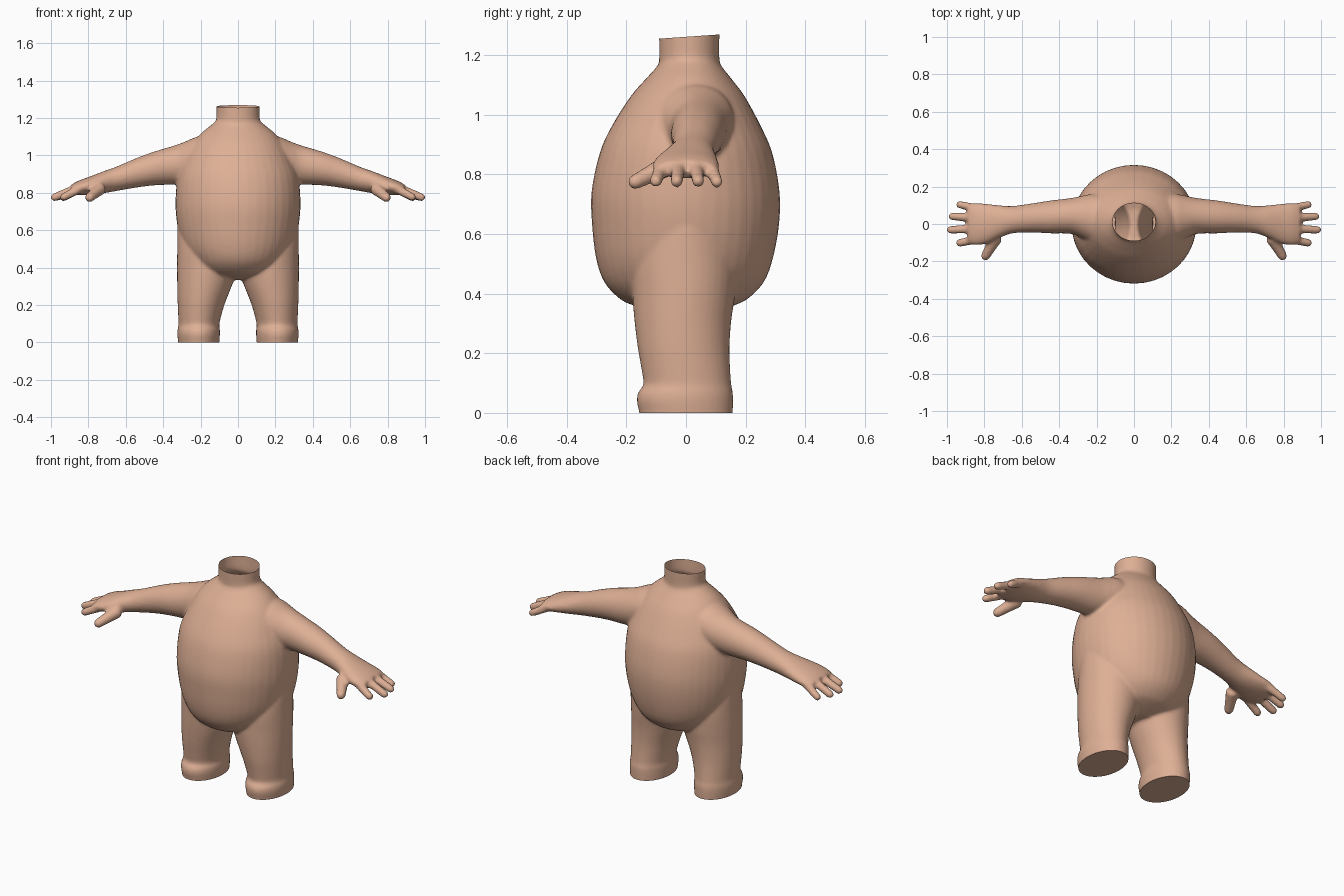
import bpy, bmesh, math
from mathutils import Vector

if "Cube" in bpy.data.objects:
    bpy.data.objects.remove(bpy.data.objects["Cube"])

skin = bpy.data.materials.new("skin")
skin.diffuse_color = (0.73, 0.43, 0.30, 1)
skin.use_nodes = True
skin.node_tree.nodes["Principled BSDF"].inputs["Base Color"].default_value = skin.diffuse_color

body = bmesh.new()


def spline(rows, steps=4):
    """Smooth a list of sections with a Catmull-Rom curve."""
    out = []
    for i in range(len(rows) - 1):
        p = [rows[max(0, min(len(rows) - 1, i + k))] for k in (-1, 0, 1, 2)]
        for s in range(steps):
            t = s / steps
            out.append([0.5 * (2 * b + (c - a) * t + (2 * a - 5 * b + 4 * c - d) * t * t
                               + (3 * b - a - 3 * c + d) * t ** 3) for a, b, c, d in zip(*p)])
    return out + [list(rows[-1])]


def loft(rows, axis, mirror=1, n=40):
    """Closed tube of ellipses; row = position on axis, then the two low/high extents."""
    rings = []
    for pos, a0, a1, b0, b1 in spline(rows):
        ring = []
        for k in range(n):
            t = 2 * math.pi * k / n
            a = (a0 + a1) / 2 + (a1 - a0) / 2 * math.cos(t)
            b = (b0 + b1) / 2 + (b1 - b0) / 2 * math.sin(t)
            co = (a, b, pos) if axis == 'Z' else (pos, a, b)
            ring.append(body.verts.new((co[0] * mirror, co[1], co[2])))
        rings.append(ring)
    faces = [body.faces.new((r[k], r[(k + 1) % n], q[(k + 1) % n], q[k]))
             for r, q in zip(rings, rings[1:]) for k in range(n)]
    faces += [body.faces.new(rings[0][::-1]), body.faces.new(rings[-1])]
    bmesh.ops.recalc_face_normals(body, faces=faces)


def finger(start, end, r0, r1, mirror):
    """Tapered capsule made of overlapping rings along a line."""
    a, b = Vector(start), Vector(end)
    d = (b - a).normalized()
    side = d.cross(Vector((0, 0, 1))).normalized()
    up = side.cross(d)
    b = b - d * r1
    prof = [(a, r0 * 0.5), (a + d * r0 * 0.5, r0), (a.lerp(b, 0.5), (r0 + r1) / 2)]
    prof += [(b + d * r1 * math.sin(t), r1 * math.cos(t)) for t in (0, 0.4, 0.8, 1.15, 1.4)]
    n = 16
    rings = []
    for c, r in prof:
        ring = []
        for k in range(n):
            t = 2 * math.pi * k / n
            p = c + side * r * math.cos(t) + up * r * math.sin(t)
            ring.append(body.verts.new((p.x * mirror, p.y, p.z)))
        rings.append(ring)
    faces = [body.faces.new((r[k], r[(k + 1) % n], q[(k + 1) % n], q[k]))
             for r, q in zip(rings, rings[1:]) for k in range(n)]
    faces += [body.faces.new(rings[0][::-1]), body.faces.new(rings[-1])]
    bmesh.ops.recalc_face_normals(body, faces=faces)


# Torso and neck: z, x low/high, y low/high
torso = [(0.335, 0.07, -0.08, 0.08), (0.36, 0.17, -0.175, 0.16), (0.385, 0.215, -0.225, 0.21),
         (0.44, 0.26, -0.275, 0.262), (0.52, 0.30, -0.302, 0.292), (0.63, 0.325, -0.315, 0.312),
         (0.74, 0.334, -0.317, 0.314), (0.87, 0.325, -0.29, 0.29), (0.96, 0.295, -0.25, 0.252),
         (1.06, 0.245, -0.187, 0.198), (1.12, 0.195, -0.135, 0.153), (1.165, 0.14, -0.095, 0.118),
         (1.19, 0.117, -0.09, 0.112), (1.25, 0.115, -0.09, 0.112), (1.31, 0.115, -0.09, 0.112)]
loft([(z, -x, x, y0, y1) for z, x, y0, y1 in torso], 'Z')

leg = [(-0.04, 0.105, 0.318, -0.155, 0.155), (0.0, 0.10, 0.32, -0.157, 0.157),
       (0.04, 0.097, 0.324, -0.165, 0.158), (0.07, 0.097, 0.323, -0.16, 0.157),
       (0.095, 0.10, 0.318, -0.143, 0.152), (0.15, 0.088, 0.32, -0.15, 0.148),
       (0.22, 0.066, 0.323, -0.162, 0.146), (0.31, 0.03, 0.325, -0.173, 0.152),
       (0.40, 0.0, 0.326, -0.18, 0.165), (0.50, 0.0, 0.325, -0.18, 0.17),
       (0.62, 0.02, 0.325, -0.15, 0.15)]

# Arm: x, y low/high, z low/high
arm = [(0.16, -0.10, 0.16, 0.87, 1.11), (0.225, -0.10, 0.16, 0.86, 1.098),
       (0.28, -0.075, 0.15, 0.85, 1.075), (0.34, -0.052, 0.138, 0.845, 1.053),
       (0.45, -0.05, 0.125, 0.84, 1.02), (0.545, -0.045, 0.11, 0.828, 0.985),
       (0.65, -0.05, 0.096, 0.81, 0.94), (0.72, -0.075, 0.10, 0.798, 0.915),
       (0.79, -0.105, 0.108, 0.79, 0.888), (0.85, -0.112, 0.11, 0.787, 0.866),
       (0.89, -0.10, 0.10, 0.79, 0.845)]

fingers = [((0.83, 0.082, 0.83), (0.95, 0.107, 0.765), 0.023, 0.020),
           ((0.84, 0.032, 0.835), (0.99, 0.042, 0.768), 0.024, 0.021),
           ((0.84, -0.025, 0.835), (1.0, -0.032, 0.768), 0.024, 0.021),
           ((0.83, -0.08, 0.83), (0.95, -0.105, 0.768), 0.024, 0.021),
           ((0.73, -0.06, 0.83), (0.805, -0.19, 0.765), 0.036, 0.025)]

for m in (-1, 1):
    loft(leg, 'Z', m)
    loft(arm, 'X', m)
    for f in fingers:
        finger(*f, m)

mesh = bpy.data.meshes.new("body")
body.to_mesh(mesh)
body.free()
obj = bpy.data.objects.new("body", mesh)
bpy.context.collection.objects.link(obj)
bpy.context.view_layer.objects.active = obj
obj.select_set(True)

# Fuse all limbs into one skin and soften the joints
remesh = obj.modifiers.new("fuse", 'REMESH')
remesh.mode = 'VOXEL'
remesh.voxel_size = 0.009
soften = obj.modifiers.new("soften", 'SMOOTH')
soften.factor = 0.5
soften.iterations = 4
for name in ("fuse", "soften"):
    bpy.ops.object.modifier_apply(modifier=name)

# Flat soles and a slanted open neck rim
bm = bmesh.new()
bm.from_mesh(obj.data)


def cut(co, no):
    geom = bm.verts[:] + bm.edges[:] + bm.faces[:]
    return bmesh.ops.bisect_plane(bm, geom=geom, plane_co=co, plane_no=no, clear_outer=True)


soles = cut((0, 0, 0), (0, 0, -1))["geom_cut"]
bmesh.ops.holes_fill(bm, edges=[e for e in soles if isinstance(e, bmesh.types.BMEdge)], sides=0)
cut((0, 0.01, 1.262), (0, -0.07, 1))
bm.to_mesh(obj.data)
bm.free()

obj.data.materials.clear()
obj.data.materials.append(skin)
bpy.ops.object.shade_smooth_by_angle(angle=math.radians(50))
